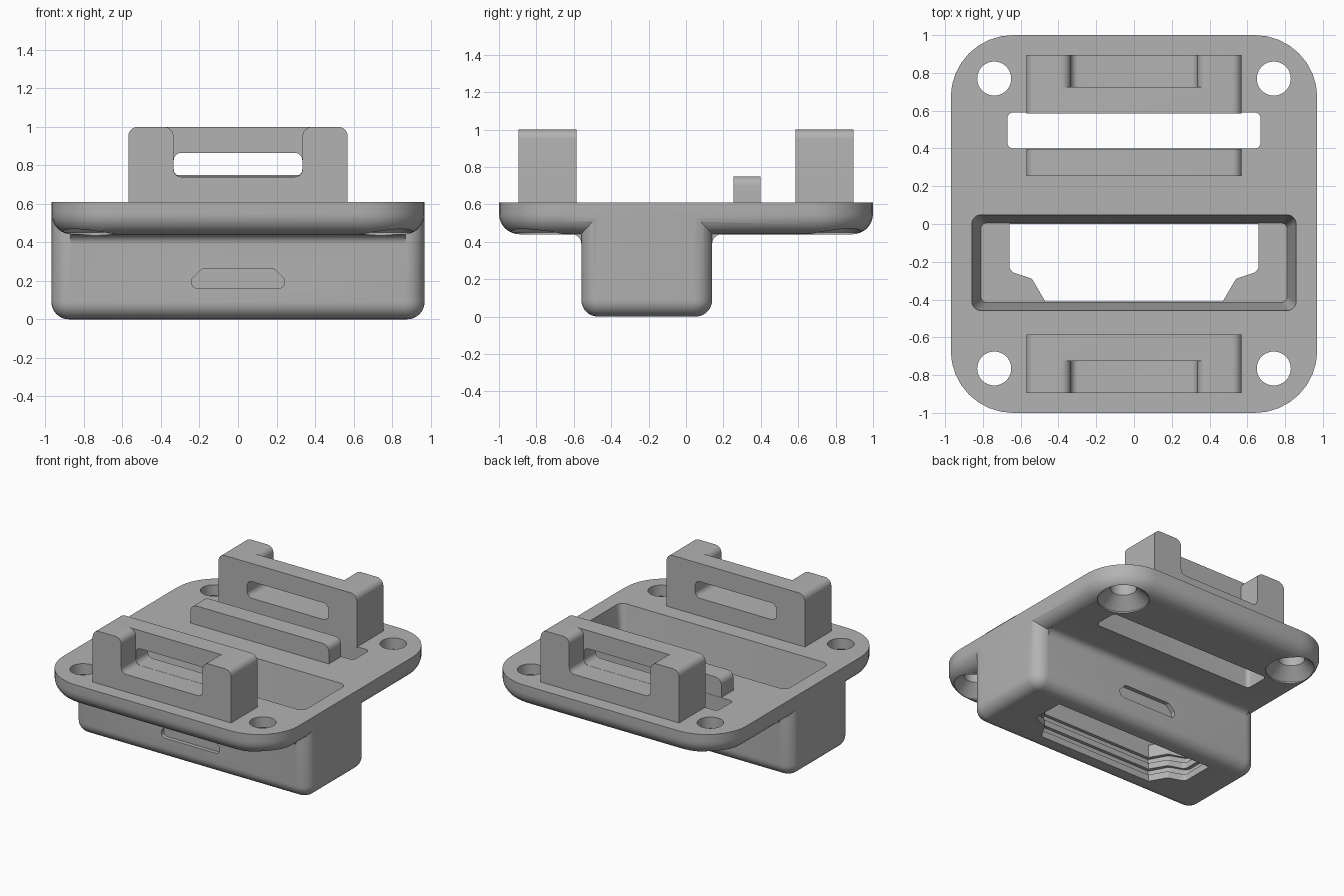
import bpy, bmesh, math
from mathutils import Vector

cube = bpy.data.objects.get("Cube")
if cube:
    bpy.data.objects.remove(cube, do_unlink=True)

grey = bpy.data.materials.new("plain grey")
grey.use_nodes = True
colour = (0.45, 0.45, 0.45, 1)
grey.diffuse_color = colour
grey.node_tree.nodes["Principled BSDF"].inputs["Base Color"].default_value = colour


def rounded(points, radii, steps=8):
    """Polygon with each corner replaced by an arc."""
    if not isinstance(radii, (list, tuple)):
        radii = [radii] * len(points)
    out = []
    for i, (p, r) in enumerate(zip(points, radii)):
        p = Vector(p)
        a = (Vector(points[i - 1]) - p).normalized()
        b = (Vector(points[(i + 1) % len(points)]) - p).normalized()
        if r == 0:
            out.append(p)
            continue
        half = a.angle(b) / 2
        centre = p + (a + b).normalized() * r / math.sin(half)
        start = p + a * r / math.tan(half) - centre
        end = p + b * r / math.tan(half) - centre
        total = math.pi - 2 * half
        for k in range(steps + 1):
            t = k / steps
            out.append(centre + (start * math.sin((1 - t) * total)
                                 + end * math.sin(t * total)) / math.sin(total))
    return out


def rect(x0, x1, y0, y1):
    return [(x0, y0), (x1, y0), (x1, y1), (x0, y1)]


def flat(u, v, h):
    return (u, v, h)


def across(u, v, h):
    return (u, h, v)


def along(u, v, h):
    return (h, u, v)


def loft(name, rings, place=flat):
    """Closed solid through outlines of equal length: (outline, height)."""
    bm = bmesh.new()
    loops = [[bm.verts.new(place(p[0], p[1], h)) for p in ring] for ring, h in rings]
    for lo, hi in zip(loops, loops[1:]):
        for i in range(len(lo)):
            j = (i + 1) % len(lo)
            bm.faces.new((lo[i], lo[j], hi[j], hi[i]))
    bm.faces.new(loops[0][::-1])
    bm.faces.new(loops[-1])
    bmesh.ops.recalc_face_normals(bm, faces=bm.faces)
    mesh = bpy.data.meshes.new(name)
    bm.to_mesh(mesh)
    bm.free()
    mesh.materials.append(grey)
    ob = bpy.data.objects.new(name, mesh)
    bpy.context.collection.objects.link(ob)
    return ob


def prism(name, outline, a, b, place=flat):
    return loft(name, [(outline, a), (outline, b)], place)


def circle(x, y, r, n=40):
    return [(x + r * math.cos(2 * math.pi * k / n), y + r * math.sin(2 * math.pi * k / n))
            for k in range(n)]


def combine(target, other, operation):
    mod = target.modifiers.new("combine", 'BOOLEAN')
    mod.operation, mod.solver, mod.object = operation, 'EXACT', other
    bpy.context.view_layer.objects.active = target
    bpy.ops.object.modifier_apply(modifier=mod.name)
    bpy.data.objects.remove(other, do_unlink=True)


def soft_bottom(name, box, corner, fillet, z0, z1, steps=8):
    """Rounded block whose lower edge is filleted."""
    x0, x1, y0, y1 = box
    rings = []
    for k in range(steps + 1):
        a = math.pi / 2 * k / steps
        i = fillet * (1 - math.sin(a))
        rings.append((rounded(rect(x0 + i, x1 - i, y0 + i, y1 - i), corner - i),
                      z0 + fillet * (1 - math.cos(a))))
    rings.append((rings[-1][0], z1))
    return loft(name, rings)


TOP, UNDER = 0.61, 0.44
FRONT, BACK = -0.56, 0.14

# Mounting plate joined with the deep housing
body = soft_bottom("plate_and_housing", (-0.97, 0.97, -1, 1), 0.33, 0.11, UNDER, TOP)
combine(body, soft_bottom("housing", (-0.969, 0.969, FRONT, BACK), 0.1, 0.09, 0, 0.58), 'UNION')

# Concave fillets where housing meets plate
for y, s in ((FRONT, -1), (BACK, 1)):
    r = 0.05
    arc = [(y + s * r * (1 - math.sin(t)), UNDER - r * (1 - math.cos(t)))
           for t in [math.pi / 2 * k / 8 for k in range(9)]]
    outline = [(y - s * 0.03, UNDER - r), (y - s * 0.03, UNDER + 0.03), (y + s * r, UNDER + 0.03)]
    outline = outline + [(y + s * r, UNDER - 0.0)] + \
        [(y + s * r * (1 - math.sin(t)), UNDER - r + r * math.cos(t))
         for t in [math.pi / 2 * k / 8 for k in range(1, 9)]]
    combine(body, prism("fillet", outline, -0.87, 0.87, along), 'UNION')

# Tapered pocket
combine(body, loft("pocket", [
    (rounded(rect(-0.81, 0.81, -0.415, 0.005), 0.03), 0.28),
    (rounded(rect(-0.86, 0.86, -0.46, 0.05), 0.05), TOP + 0.01)]), 'DIFFERENCE')

# Connector opening through the floor, with grooved walls
half = [(0.47, -0.41), (0.54, -0.29), (0.66, -0.25), (0.66, 0)]
opening = [(-x, y) for x, y in half[::-1]] + half
opening = rounded(opening, [0, 0.04, 0.03, 0, 0, 0.03, 0.04, 0], 4)
combine(body, prism("opening", opening, -0.1, 0.4), 'DIFFERENCE')
wide = [(p[0] * 1.04, (p[1] + 0.205) * 1.12 - 0.205) for p in opening]
for z in (0.05, 0.14):
    combine(body, prism("groove", wide, z, z + 0.045), 'DIFFERENCE')

# Shallow port recess on the front and back of the housing
port = rounded([(-0.24, 0.16), (0.24, 0.16), (0.24, 0.21), (0.19, 0.26), (-0.19, 0.26), (-0.24, 0.21)],
               [0.03, 0.03, 0.01, 0.01, 0.01, 0.01], 4)
for y in (FRONT, BACK):
    combine(body, prism("port", port, y - 0.03, y + 0.03, across), 'DIFFERENCE')

# Strap slit
combine(body, prism("slit", rounded(rect(-0.67, 0.67, 0.4, 0.59), 0.03), 0.3, 0.7), 'DIFFERENCE')

# Countersunk screw holes
for x in (-0.74, 0.74):
    for y in (-0.765, 0.77):
        combine(body, loft("screw_hole", [
            (circle(x, y, 0.175), 0.4), (circle(x, y, 0.175), 0.45),
            (circle(x, y, 0.09), 0.53), (circle(x, y, 0.09), 0.7)]), 'DIFFERENCE')

# Clip blocks: outward notch behind a windowed wall
parts = [body]
for name, s in (("front_clip", -1), ("back_clip", 1)):
    block = rounded(rect(-0.57, 0.57, TOP - 0.01, 1), [0, 0, 0.05, 0.05])
    clip = prism(name, block, s * 0.585, s * 0.895, across)
    notch = rounded([(-0.335, 0.74), (0.335, 0.74), (0.335, 1), (0.39, 1), (0.39, 1.1),
                     (-0.39, 1.1), (-0.39, 1), (-0.335, 1)],
                    [0.04, 0.04, 0.05, 0, 0, 0, 0, 0.05])
    combine(clip, prism("notch", notch, s * 0.725, s * 1.0, across), 'DIFFERENCE')
    window = rounded(rect(-0.334, 0.334, 0.741, 0.865), 0.04)
    combine(clip, prism("window", window, s * 0.5, s * 0.8, across), 'DIFFERENCE')
    parts.append(clip)

# Low rib beside the slit
rib = rounded(rect(-0.57, 0.57, TOP - 0.01, 0.75), [0, 0, 0.05, 0.05])
parts.append(prism("support_rib", rib, 0.255, 0.398, across))

bpy.ops.object.select_all(action='DESELECT')
for ob in parts:
    ob.select_set(True)
bpy.context.view_layer.objects.active = body
bpy.ops.object.shade_smooth_by_angle(angle=math.radians(30))
